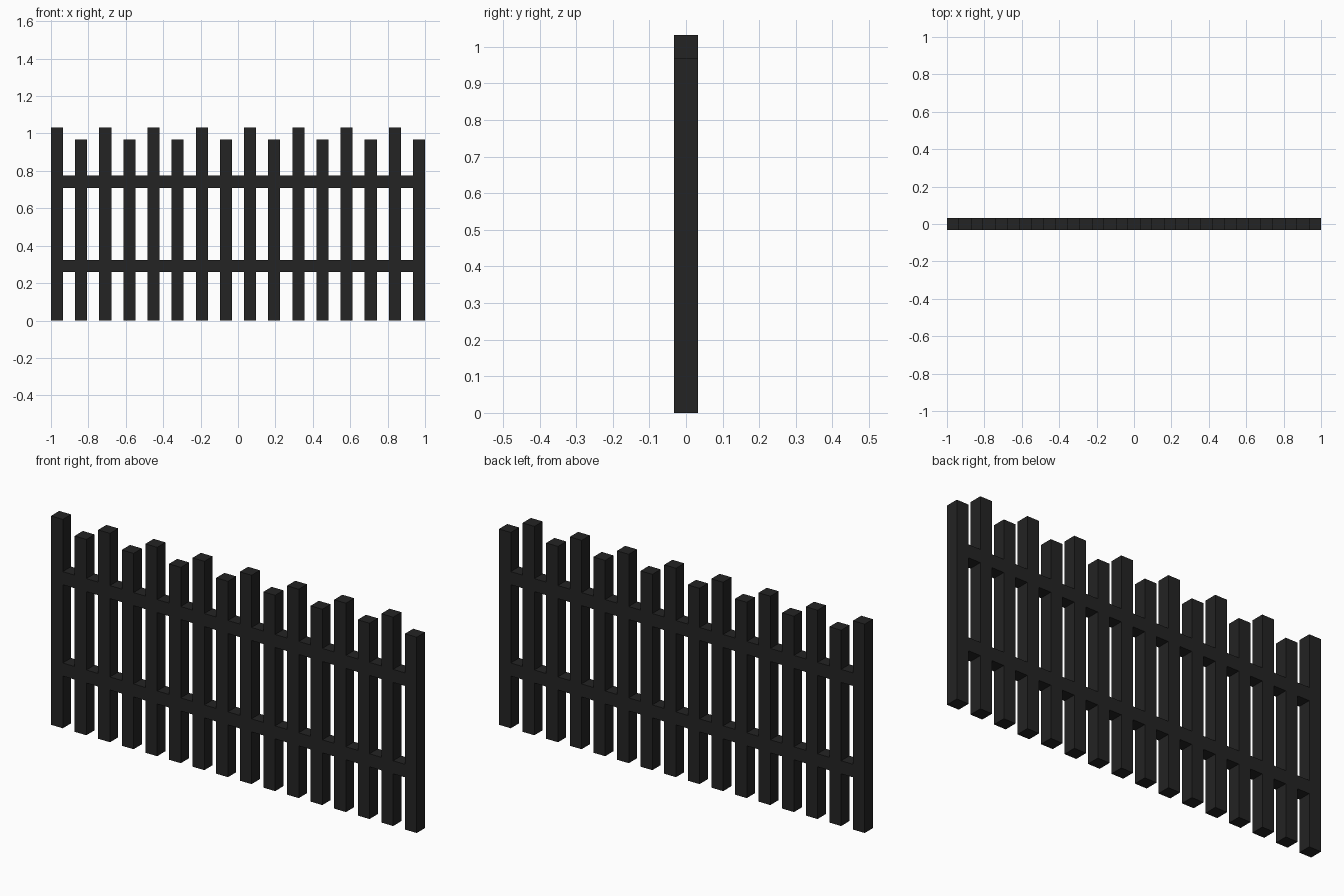
import bpy, bmesh
from mathutils import Matrix, Vector

if "Cube" in bpy.data.objects:
    bpy.data.objects.remove(bpy.data.objects["Cube"])

U = 2 / 31          # square section of every bar
COUNT = 16

mat = bpy.data.materials.new("charcoal black")
mat.diffuse_color = (0.017, 0.017, 0.017, 1)
mat.use_nodes = True
mat.node_tree.nodes["Principled BSDF"].inputs["Base Color"].default_value = mat.diffuse_color


def make_box(name, x0, z0, height, open_ends=False):
    """Box one unit wide and deep, with its lower left corner at x0, z0."""
    bm = bmesh.new()
    centre = Vector((x0 + U / 2, 0, z0 + height / 2))
    bmesh.ops.create_cube(bm, size=1, matrix=Matrix.Translation(centre)
                          @ Matrix.Diagonal((U, U, height, 1)))
    if open_ends:   # ends are hidden against the pickets
        bm.normal_update()
        ends = [f for f in bm.faces if abs(f.normal.x) > 0.5]
        bmesh.ops.delete(bm, geom=ends, context='FACES_ONLY')
    mesh = bpy.data.meshes.new(name)
    bm.to_mesh(mesh)
    bm.free()
    mesh.materials.append(mat)
    bpy.context.collection.objects.link(bpy.data.objects.new(name, mesh))


for i in range(COUNT):
    x = -1 + 2 * i * U
    # pickets alternate tall and short
    make_box(f"picket_{i + 1}", x, 0, (15 if i % 2 else 16) * U)
    # flush rail pieces fill the gap to the next picket
    if i < COUNT - 1:
        make_box(f"lower_rail_{i + 1}", x + U, 4 * U, U, True)
        make_box(f"upper_rail_{i + 1}", x + U, 11 * U, U, True)
